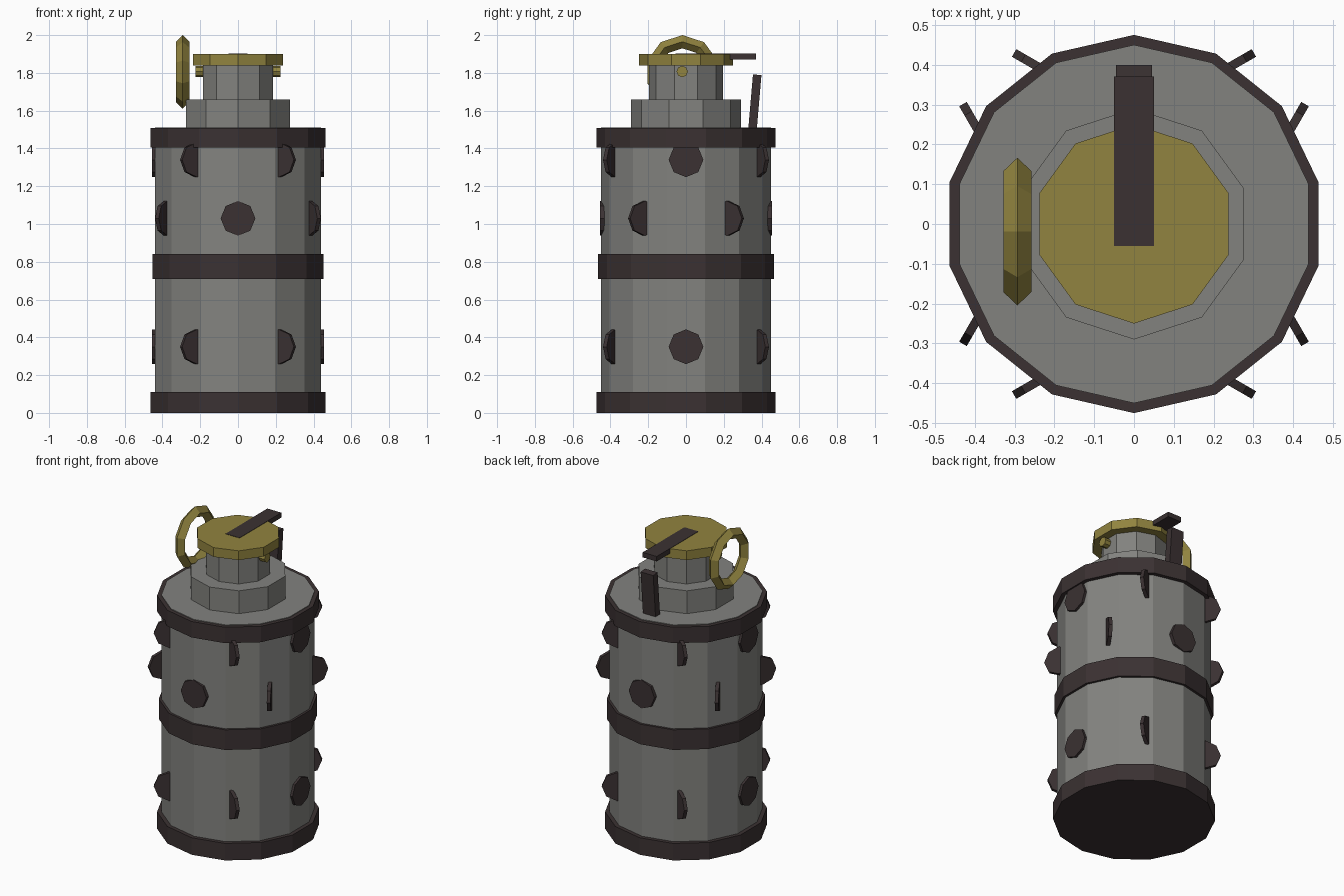
import bpy
from math import pi, cos, sin, radians, atan2, hypot

if "Cube" in bpy.data.objects:
    bpy.data.objects.remove(bpy.data.objects["Cube"])


def material(name, rgb):
    m = bpy.data.materials.new(name)
    m.diffuse_color = (*rgb, 1)
    m.use_nodes = True
    m.node_tree.nodes["Principled BSDF"].inputs["Base Color"].default_value = m.diffuse_color
    return m


GREY = material("grey metal", (0.225, 0.225, 0.212))
DARK = material("dark brown metal", (0.043, 0.031, 0.032))
GOLD = material("dull brass", (0.285, 0.23, 0.05))


def finish(name, mat):
    ob = bpy.context.object
    ob.name = name
    ob.data.materials.append(mat)
    return ob


def drum(name, mat, sides, r, z0, z1):
    bpy.ops.mesh.primitive_cylinder_add(vertices=sides, radius=r, depth=z1 - z0,
                                        location=(0, 0, (z0 + z1) / 2))
    return finish(name, mat)


def bar(name, mat, loc, size, rot=(0, 0, 0)):
    bpy.ops.mesh.primitive_cube_add(size=1, location=loc, rotation=rot)
    bpy.context.object.scale = size
    return finish(name, mat)


# Canister body and its three bands
drum("body", GREY, 14, 0.45, 0.004, 1.512)
drum("bottom_band", DARK, 14, 0.475, 0.0, 0.11)
drum("middle_band", DARK, 14, 0.465, 0.71, 0.84)
drum("top_band", DARK, 14, 0.475, 1.405, 1.508)

# Stepped neck and brass cap
drum("lower_neck", GREY, 10, 0.29, 1.50, 1.66)
drum("upper_neck", GREY, 10, 0.195, 1.65, 1.85)
drum("cap", GOLD, 10, 0.25, 1.84, 1.90)

# Vent discs: three rows of six; discs are turned the opposite way to their
# position, so the diagonal ones stick out of the body like fins
for row, (z, start) in enumerate([(1.34, 0), (1.03, 30), (0.35, 0)]):
    for i in range(6):
        a = radians(start + 60 * i)
        bpy.ops.mesh.primitive_cylinder_add(
            vertices=8, radius=0.092, depth=0.022,
            location=(0.443 * cos(a), 0.443 * sin(a), z),
            rotation=(0, pi / 2, -a))
        finish(f"vent_disc_{row}_{i}", DARK)

# Safety pin through the neck
bpy.ops.mesh.primitive_cylinder_add(vertices=8, radius=0.03, depth=0.45,
                                    location=(0, -0.02, 1.807),
                                    rotation=(0, pi / 2, 0))
finish("pin", GOLD)

# Pull ring
bpy.ops.mesh.primitive_torus_add(major_segments=10, minor_segments=4,
                                 major_radius=0.16, minor_radius=0.035,
                                 location=(-0.293, -0.019, 1.805),
                                 rotation=(0, pi / 2, 0))
finish("pull_ring", GOLD)

# Lever: flat plate over the cap, and a slightly leaning lower piece
bar("lever_top", DARK, (0, 0.158, 1.886), (0.10, 0.426, 0.032))
y0, z0, y1, z1 = 0.352, 1.50, 0.377, 1.79
bar("lever_handle", DARK, (0, (y0 + y1) / 2, (z0 + z1) / 2),
    (0.09, 0.045, hypot(y1 - y0, z1 - z0)), (-atan2(y1 - y0, z1 - z0), 0, 0))
